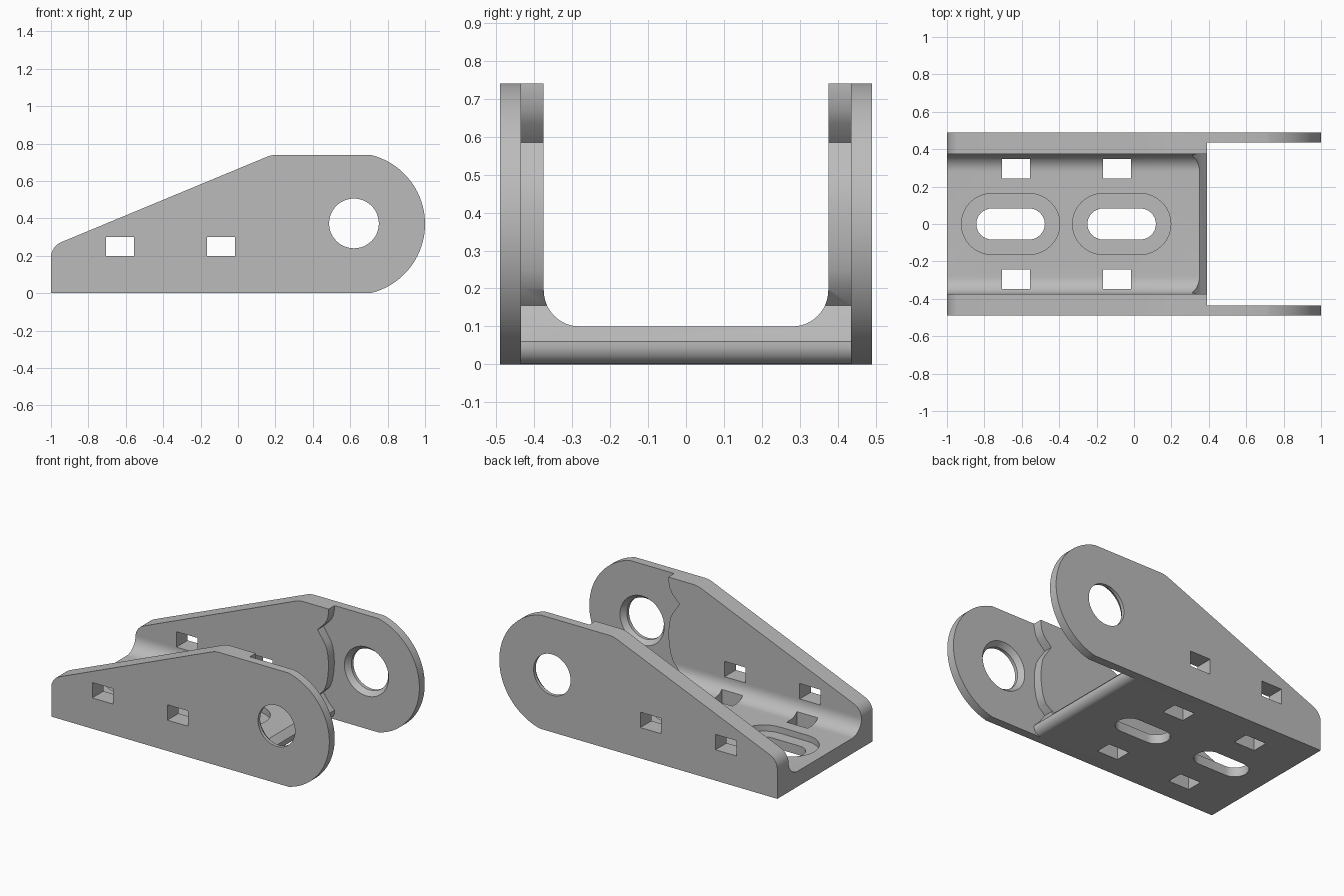
import bpy, bmesh
from math import cos, sin, pi, radians
from mathutils import Vector

cube = bpy.data.objects.get("Cube")
if cube:
    bpy.data.objects.remove(cube, do_unlink=True)

steel = bpy.data.materials.new("grey_metal")
steel.use_nodes = True
GREY = (0.5, 0.5, 0.5, 1)
steel.diffuse_color = GREY
steel.node_tree.nodes["Principled BSDF"].inputs["Base Color"].default_value = GREY


def arc(cx, cy, r, start, end, n=12):
    """Points on an arc, angles in degrees."""
    return [(cx + r * cos(radians(start + (end - start) * i / n)),
             cy + r * sin(radians(start + (end - start) * i / n))) for i in range(n + 1)]


def prism(name, points, axis, low, high, high_points=None):
    """Closed prism along an axis; the far end may have another outline."""
    place = {"x": lambda a, b, c: (c, a, b),
             "y": lambda a, b, c: (a, c, b),
             "z": lambda a, b, c: (a, b, c)}[axis]
    bm = bmesh.new()
    near = [bm.verts.new(place(a, b, low)) for a, b in points]
    far = [bm.verts.new(place(a, b, high)) for a, b in (high_points or points)]
    bm.faces.new(near)
    bm.faces.new(far)
    for i in range(len(near)):
        j = (i + 1) % len(near)
        bm.faces.new((near[i], near[j], far[j], far[i]))
    bmesh.ops.recalc_face_normals(bm, faces=bm.faces)
    mesh = bpy.data.meshes.new(name)
    bm.to_mesh(mesh)
    bm.free()
    obj = bpy.data.objects.new(name, mesh)
    bpy.context.collection.objects.link(obj)
    return obj


def rect(cx, cy, w, h):
    return [(cx - w / 2, cy - h / 2), (cx + w / 2, cy - h / 2),
            (cx + w / 2, cy + h / 2), (cx - w / 2, cy + h / 2)]


def slot(cx, half, r):
    """Rounded slot outline, half is the distance to each arc centre."""
    return arc(cx + half, 0, r, -90, 90, 16) + arc(cx - half, 0, r, 90, 270, 16)


def cut(target, cutter):
    cutter.hide_render = True
    mod = target.modifiers.new("cut", "BOOLEAN")
    mod.operation = "DIFFERENCE"
    mod.solver = "EXACT"
    mod.object = cutter
    bpy.context.view_layer.update()
    graph = bpy.context.evaluated_depsgraph_get()
    result = bpy.data.meshes.new_from_object(target.evaluated_get(graph))
    target.modifiers.clear()
    target.data = result
    bpy.data.objects.remove(cutter, do_unlink=True)


HINGE_X, HINGE_Z = 0.62, 0.37

# Solid block with the side outline: sloped top and round hinge end
outline = [(-1, 0)]
outline += arc(-0.91, 0.19, 0.09, 180, 113, 8)
outline += arc(0.21, 0.59, 0.15, 113, 90, 6)
outline += arc(HINGE_X, HINGE_Z, 0.38, 76.8, -76.8, 40)
bracket = prism("hinge_bracket", outline, "y", -0.49, 0.49)

# Open channel with rounded inner corners
channel = [(-0.375, 1)] + arc(-0.28, 0.195, 0.095, 180, 270)
channel += arc(0.28, 0.195, 0.095, 270, 360) + [(0.375, 1)]
cut(bracket, prism("channel_cutter", channel, "x", -1.2, 1.2))

# Hinge recess with a notched edge, leaving thin cheeks
edge = arc(0.34, 0.05, 0.05, -90, 0, 8) + [(0.39, 0.06), (0.35, 0.1), (0.31, 0.155)]
edge += [(0.355, 0.2), (0.375, 0.25), (0.385, 0.31), (0.389, 0.37),
         (0.385, 0.43), (0.375, 0.48), (0.36, 0.51), (0.31, 0.585)]
edge += [(0.36, 0.635), (0.38, 0.67), (0.39, 0.72)]
recess = [(0.34, -0.2)] + edge + [(0.39, 1), (1.2, 1), (1.2, -0.2)]
cut(bracket, prism("recess_cutter", recess, "y", -0.435, 0.435))

# Hinge hole, countersunk on the inner faces
hole = arc(HINGE_X, HINGE_Z + 0.003, 0.133, 0, 360, 48)[:-1]
wide = arc(HINGE_X, HINGE_Z + 0.003, 0.163, 0, 360, 48)[:-1]
cut(bracket, prism("hinge_hole_cutter", hole, "y", -0.6, 0.6))
for side in (-1, 1):
    cut(bracket, prism("countersink_cutter", wide, "y", side * 0.43, side * 0.468, hole))

# Strap holes in walls and floor, and recessed long slots in the floor
for x in (-0.63, -0.09):
    cut(bracket, prism("wall_hole_cutter", rect(x, 0.25, 0.15, 0.1), "y", -0.6, 0.6))
    for y in (-0.295, 0.295):
        cut(bracket, prism("floor_hole_cutter", rect(x, y, 0.15, 0.105), "z", -0.1, 0.19))
for x in (-0.66, -0.066):
    cut(bracket, prism("slot_cutter", slot(x, 0.1, 0.083), "z", -0.1, 0.2))
    cut(bracket, prism("slot_recess_cutter", slot(x, 0.1, 0.163), "z", 0.06, 0.2))

bracket.data.materials.clear()
bracket.data.materials.append(steel)
for face in bracket.data.polygons:
    face.material_index = 0

bpy.ops.object.select_all(action="DESELECT")
bracket.select_set(True)
bpy.context.view_layer.objects.active = bracket
bpy.ops.object.shade_smooth_by_angle(angle=radians(30))
